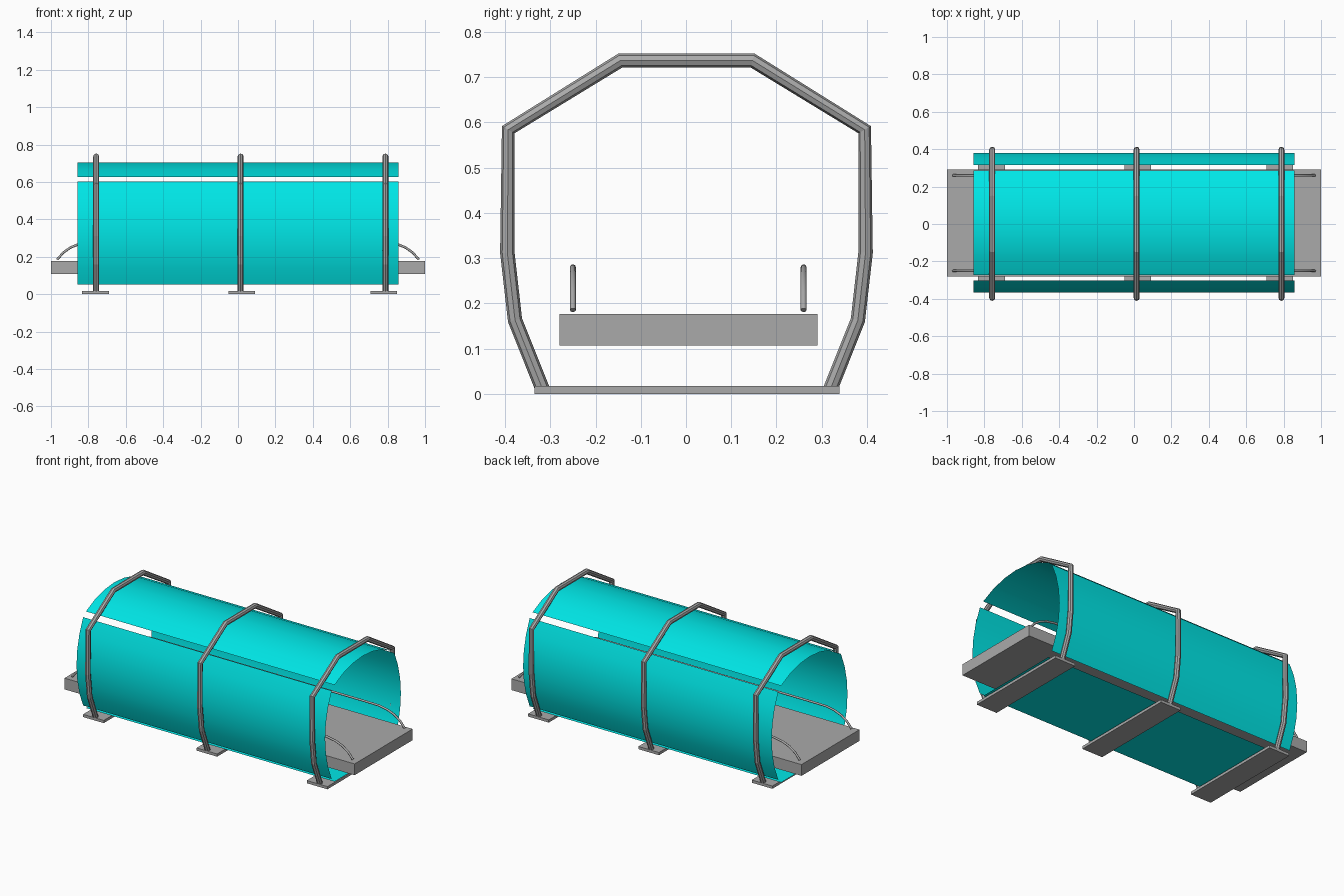
import bpy
import bmesh
import math

if "Cube" in bpy.data.objects:
    bpy.data.objects.remove(bpy.data.objects["Cube"], do_unlink=True)


def material(name, colour):
    m = bpy.data.materials.new(name)
    m.use_nodes = True
    m.diffuse_color = colour
    m.node_tree.nodes["Principled BSDF"].inputs["Base Color"].default_value = colour
    return m


CYAN = material("cyan panel", (0, 0.8, 0.8, 1))
GREY = material("grey metal", (0.4, 0.4, 0.4, 1))
MID_Y = 0.007          # the tunnel sits slightly behind the centre line
MID_Z = 0.328
SHELL_X = 0.857


def add_mesh(name, bm, mat):
    mesh = bpy.data.meshes.new(name)
    bm.to_mesh(mesh)
    bm.free()
    mesh.materials.append(mat)
    obj = bpy.data.objects.new(name, mesh)
    bpy.context.collection.objects.link(obj)


def box(name, x, y, z, mat):
    """Box from (min, max) pairs."""
    bm = bmesh.new()
    bmesh.ops.create_cube(bm, size=1)
    for v in bm.verts:
        for i, (lo, hi) in enumerate((x, y, z)):
            v.co[i] = (lo + hi) / 2 + v.co[i] * (hi - lo)
    add_mesh(name, bm, mat)


def sheet(name, profile):
    """Thin sheet: a (y, z) profile swept along x, listed from -y over the top to +y."""
    bm = bmesh.new()
    rows = [[bm.verts.new((x, y, z)) for x in (-SHELL_X, SHELL_X)] for y, z in profile]
    for a, b in zip(rows, rows[1:]):
        f = bm.faces.new((a[0], a[1], b[1], b[0]))
        f.smooth = True
    add_mesh(name, bm, CYAN)


def arc(half, rise, crown, steps=6):
    """Shallow arc as (along, height) pairs, from -half to +half."""
    r = (half ** 2 + rise ** 2) / (2 * rise)
    reach = math.asin(half / r)
    angles = [reach * (2 * i / steps - 1) for i in range(steps + 1)]
    return [(r * math.sin(a), crown - r + r * math.cos(a)) for a in angles]


def tube(name, points, radius, smooth):
    """Round bar along a path."""
    curve = bpy.data.curves.new(name, "CURVE")
    curve.dimensions = "3D"
    curve.bevel_depth = radius
    curve.bevel_resolution = 2
    curve.use_fill_caps = True
    spline = curve.splines.new("POLY")
    spline.points.add(len(points) - 1)
    for p, co in zip(spline.points, points):
        p.co = (*co, 1)
    spline.use_smooth = smooth
    curve.materials.append(GREY)
    obj = bpy.data.objects.new(name, curve)
    bpy.context.collection.objects.link(obj)
    bpy.ops.object.select_all(action="DESELECT")
    obj.select_set(True)
    bpy.context.view_layer.objects.active = obj
    bpy.ops.object.convert(target="MESH")


# Deck running through the tunnel
box("deck", (-1, 1), (-0.28, 0.291), (0.107, 0.177), GREY)

# Roof sheet and the two bulging side sheets, with open slots at the corners
sheet("roof_sheet", [(MID_Y + s, h) for s, h in arc(0.28, 0.075, 0.703)])
wall = arc(0.275, 0.065, 0.373)
sheet("front_side_sheet", [(MID_Y - h, MID_Z + s) for s, h in wall])
sheet("back_side_sheet", [(MID_Y + h, MID_Z - s) for s, h in wall])

# Floor sheet just above the feet, facing down
sheet("floor_sheet", [(MID_Y + 0.28, 0.026), (MID_Y - 0.28, 0.026)])

# Three hoops, each on a flat foot plate
side = [(0.318, 0.01), (0.379, 0.163), (0.396, 0.312), (0.394, 0.584), (0.146, 0.737)]
hoop = [(-y, z) for y, z in side] + [(y, z) for y, z in reversed(side)]
for label, hoop_x, foot_x in (("right", -0.758, -0.762), ("middle", 0.014, 0.02),
                              ("left", 0.788, 0.78)):
    tube(label + "_hoop", [(hoop_x, y + 0.001, z) for y, z in hoop], 0.016, False)
    box(label + "_foot", (foot_x - 0.071, foot_x + 0.071), (-0.335, 0.339), (0, 0.017), GREY)

# Handrails bending down to the deck at both ends
end = [(0.967, 0.185), (0.935, 0.222), (0.895, 0.25), (0.85, 0.268), (0.79, 0.279), (0.7, 0.28)]
rail = [(-x, z) for x, z in end] + [(x, z) for x, z in reversed(end)]
for label, y in (("front", -0.25), ("back", 0.26)):
    tube(label + "_handrail", [(x, y, z) for x, z in rail], 0.0065, True)
